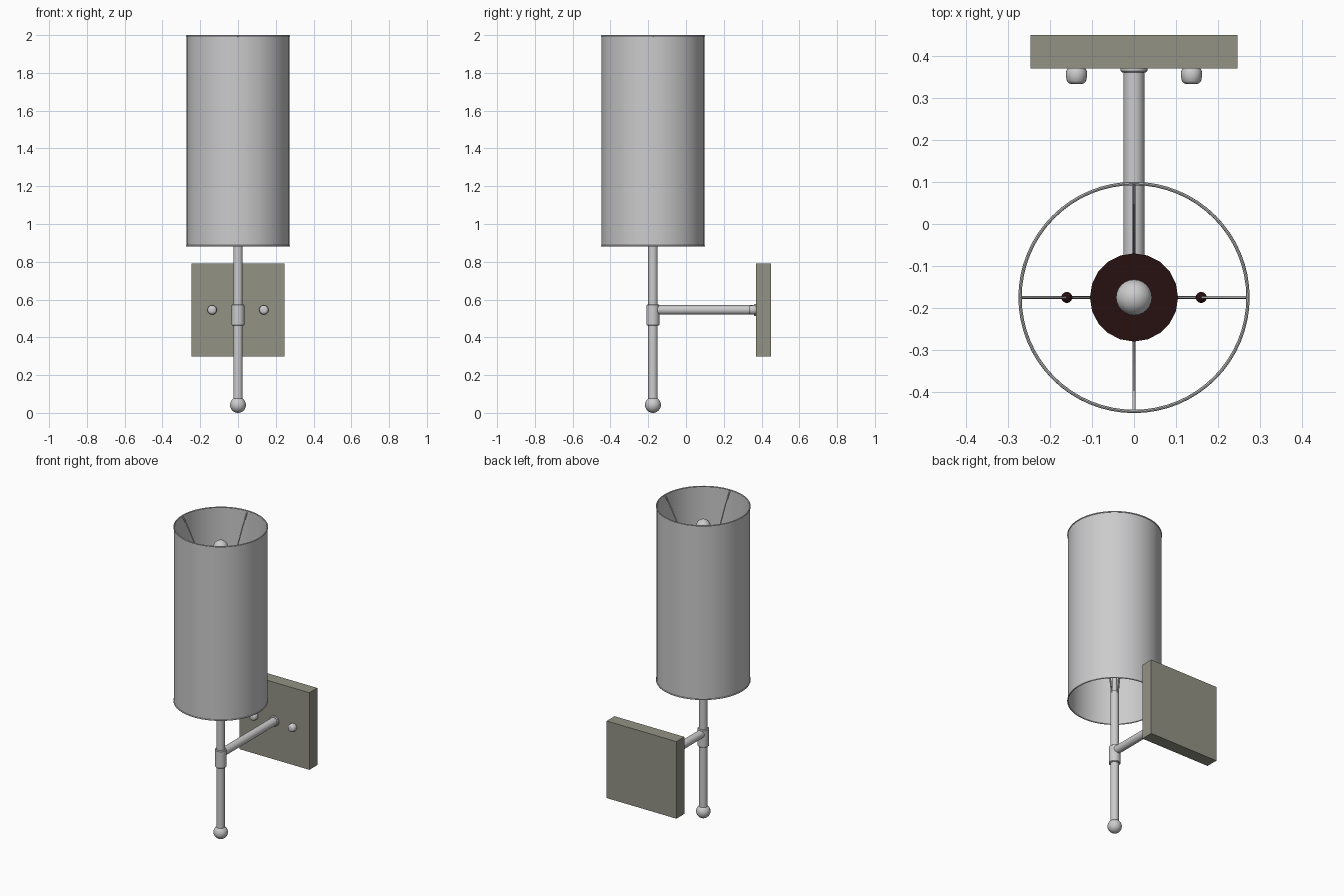
import bpy, math
from mathutils import Matrix, Vector

if "Cube" in bpy.data.objects:
    bpy.data.objects.remove(bpy.data.objects["Cube"])

AXIS_Y = -0.175  # the lamp stem stands in front of the origin


def material(name, rgb):
    m = bpy.data.materials.new(name)
    m.diffuse_color = (*rgb, 1)
    m.use_nodes = True
    m.node_tree.nodes["Principled BSDF"].inputs["Base Color"].default_value = m.diffuse_color
    return m


METAL = material("light grey", (0.60, 0.60, 0.61))
PLATE = material("olive grey", (0.29, 0.29, 0.235))
DARK = material("dark brown", (0.02, 0.005, 0.005))


def lathe(name, profile, mat, origin=(0, AXIS_Y, 0), axis="Z", sides=32, closed=False):
    """Revolve (radius, height) points; axis 'Y' turns height towards -y."""
    rot = Matrix.Rotation(math.pi / 2, 4, "X") if axis == "Y" else Matrix()
    xf = Matrix.Translation(origin) @ rot
    verts, faces = [], []
    for r, h in profile:
        for i in range(sides):
            a = 2 * math.pi * i / sides
            verts.append(xf @ Vector((r * math.cos(a), r * math.sin(a), h)))
    n = len(profile)
    for j in range(n if closed else n - 1):
        k = (j + 1) % n
        for i in range(sides):
            i2 = (i + 1) % sides
            faces.append((j * sides + i, j * sides + i2, k * sides + i2, k * sides + i))
    if not closed:
        faces.append(tuple(reversed(range(sides))))
        faces.append(tuple(range((n - 1) * sides, n * sides)))
    me = bpy.data.meshes.new(name)
    me.from_pydata(verts, [], faces)
    me.materials.append(mat)
    ob = bpy.data.objects.new(name, me)
    bpy.context.collection.objects.link(ob)
    smooth(ob)
    return ob


def smooth(ob):
    bpy.ops.object.select_all(action="DESELECT")
    ob.select_set(True)
    bpy.context.view_layer.objects.active = ob
    bpy.ops.object.shade_smooth_by_angle(angle=math.radians(40))


def ball(name, r, loc, mat):
    bpy.ops.mesh.primitive_uv_sphere_add(segments=24, ring_count=16, radius=r, location=loc)
    ob = bpy.context.object
    ob.name = name
    ob.data.materials.append(mat)
    smooth(ob)


def rod(name, r, z0, z1, mat=METAL, sides=32):
    return lathe(name, [(r, z0), (r, z1)], mat, sides=sides)


# Shade: thin open cylinder with a rolled wire rim at each end
lathe("shade", [(0.272, 0.884), (0.272, 1.996), (0.269, 1.996), (0.269, 0.884)],
      METAL, sides=64, closed=True)
for label, z in (("bottom", 0.884), ("top", 1.996)):
    ring = [(0.2715 + 0.004 * math.cos(a), z + 0.004 * math.sin(a))
            for a in (math.pi * i / 4 for i in range(8))]
    lathe("shade_rim_" + label, ring, METAL, sides=64, closed=True)

# Stem with ball end and collar
rod("stem", 0.025, 0.06, 0.94)
ball("stem_ball", 0.042, (0, AXIS_Y, 0.042), METAL)
lathe("collar", [(0.030, 0.462), (0.034, 0.466), (0.034, 0.571), (0.030, 0.575)], METAL)

# Inner stem, dark disc and finial inside the shade
rod("inner_stem", 0.015, 0.93, 1.85)
rod("socket_disc", 0.105, 1.70, 1.73, DARK, sides=20)
ball("finial", 0.043, (0, AXIS_Y, 1.868), METAL)
for s in (-1, 1):
    ball("dark_knob", 0.013, (s * 0.16, AXIS_Y, 1.775), DARK)

# Four curved wires carrying the shade
wire = [(0.270, 1.994), (0.225, 1.92), (0.175, 1.82), (0.135, 1.70),
        (0.09, 1.45), (0.05, 1.15), (0.024, 0.93)]
for k in range(4):
    a = k * math.pi / 2
    cu = bpy.data.curves.new("shade_wire", "CURVE")
    cu.dimensions = "3D"
    cu.bevel_depth = 0.004
    cu.bevel_resolution = 1
    cu.use_fill_caps = True
    sp = cu.splines.new("POLY")
    sp.points.add(len(wire) - 1)
    for p, (r, z) in zip(sp.points, wire):
        p.co = (r * math.cos(a), AXIS_Y + r * math.sin(a), z, 1)
    cu.materials.append(METAL)
    bpy.context.collection.objects.link(bpy.data.objects.new("shade_wire", cu))

# Wall plate
bpy.ops.mesh.primitive_cube_add(size=1, location=(0, 0.41, 0.545))
plate = bpy.context.object
plate.name = "wall_plate"
plate.scale = (0.494, 0.08, 0.494)
plate.data.materials.append(PLATE)

# Arm from plate to collar, with a small flange at the plate
lathe("arm", [(0.025, 0), (0.025, 0.53)], METAL, (0, 0.372, 0.545), "Y")
lathe("arm_flange", [(0.032, 0), (0.032, 0.006), (0.028, 0.010)], METAL,
      (0, 0.371, 0.545), "Y")

# Rounded cap nuts on the plate
for s in (-1, 1):
    lathe("cap_nut", [(0.021, 0), (0.025, 0.008), (0.025, 0.018), (0.023, 0.030),
                      (0.018, 0.036), (0.010, 0.038)], METAL,
          (s * 0.137, 0.371, 0.545), "Y", sides=24)
